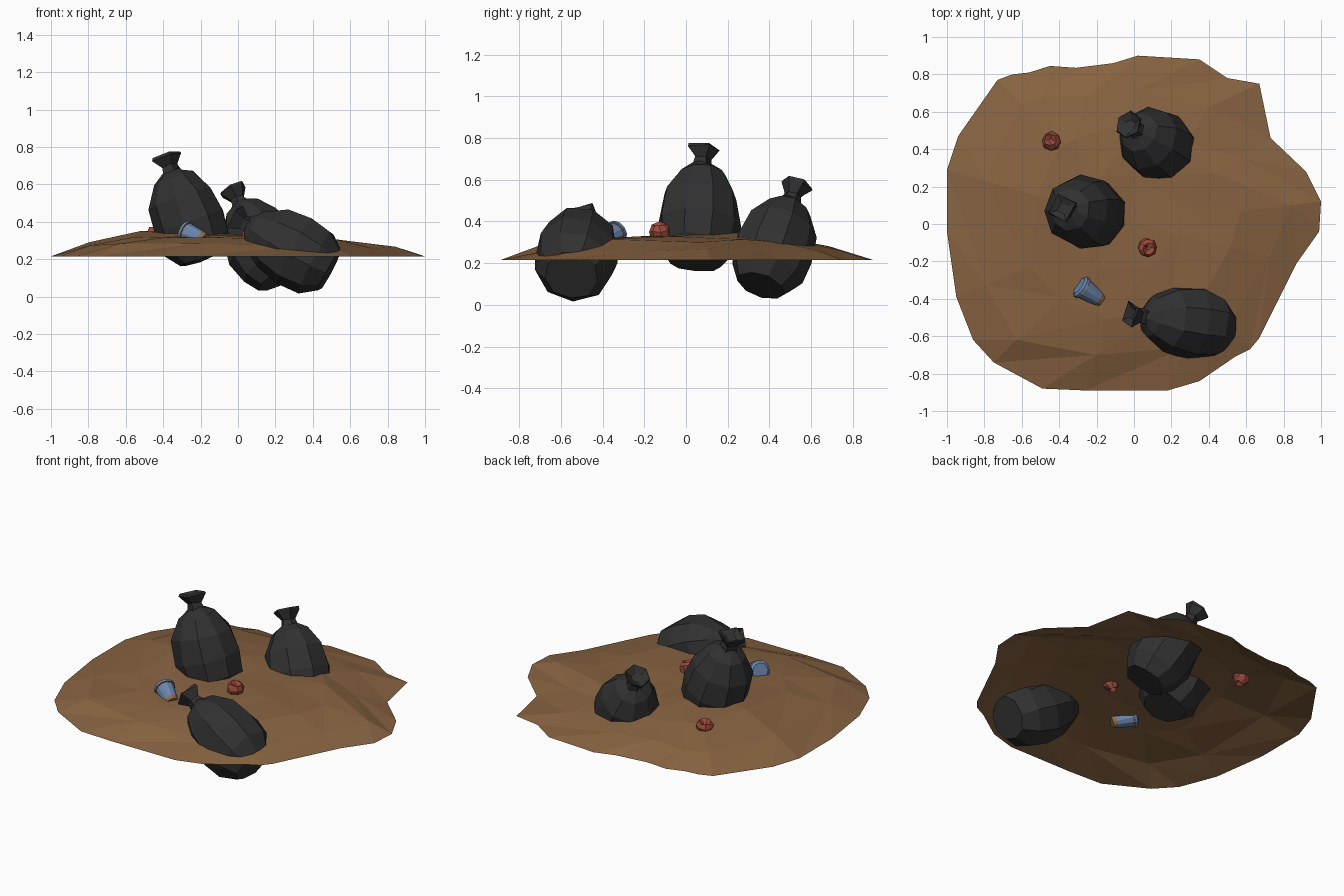
import bpy, bmesh, math, random
from mathutils import Vector

if "Cube" in bpy.data.objects:
    bpy.data.objects.remove(bpy.data.objects["Cube"])

random.seed(4)


def material(name, rgb):
    m = bpy.data.materials.new(name)
    m.diffuse_color = (*rgb, 1)
    m.use_nodes = True
    m.node_tree.nodes["Principled BSDF"].inputs["Base Color"].default_value = m.diffuse_color
    return m


SOIL = material("soil brown", (0.245, 0.125, 0.053))
BLACK = material("bag black", (0.03, 0.03, 0.03))
RED = material("apple red", (0.33, 0.07, 0.045))
BLUE = material("cup blue", (0.14, 0.235, 0.42))
TAN = material("cup tan", (0.27, 0.15, 0.075))


def finish(bm, name, mats):
    bmesh.ops.recalc_face_normals(bm, faces=bm.faces)
    me = bpy.data.meshes.new(name)
    bm.to_mesh(me)
    bm.free()
    for m in mats:
        me.materials.append(m)
    ob = bpy.data.objects.new(name, me)
    bpy.context.collection.objects.link(ob)
    return ob


def loft(bm, profile, sides, jitter=0.0, turn=0.0, tan_rows=()):
    """Stack rings of (height, radius) along z and cap both ends."""
    rings = []
    for z, r in profile:
        ring = []
        for i in range(sides):
            a = turn + 2 * math.pi * i / sides
            k = r * (1 + random.uniform(-jitter, jitter))
            dz = random.uniform(-jitter, jitter) * 0.15
            ring.append(bm.verts.new((k * math.cos(a), k * math.sin(a), z + dz)))
        rings.append(ring)
    for n, (lo, hi) in enumerate(zip(rings, rings[1:])):
        for i in range(sides):
            j = (i + 1) % sides
            f = bm.faces.new((lo[i], lo[j], hi[j], hi[i]))
            f.material_index = 1 if n in tan_rows else 0
    bm.faces.new(rings[0][::-1]).material_index = 1 if tan_rows else 0
    bm.faces.new(rings[-1])


def place(ob, base, top):
    """Stand the object on base with its z axis towards top."""
    base, top = Vector(base), Vector(top)
    ob.location = base
    ob.rotation_mode = 'QUATERNION'
    ob.rotation_quaternion = (top - base).to_track_quat('Z', 'Y')


# Soil mound: an open sheet of shrinking rings inside an uneven outline
outline = [(0.02, .90), (.35, .88), (.50, .78), (.67, .75), (.73, .46), (.92, .28),
           (1.0, .12), (.99, -.04), (.87, -.21), (.67, -.61), (.62, -.67), (.54, -.71),
           (.35, -.84), (.18, -.89), (-.26, -.89), (-.49, -.88), (-.75, -.74),
           (-.86, -.62), (-.95, -.39), (-1.0, -.04), (-1.0, .29), (-.94, .47),
           (-.73, .77), (-.65, .80), (-.56, .81), (-.45, .845), (-.31, .835), (-.11, .86)]
bm = bmesh.new()
rings = []
for t, h, step in ((1, .215, 1), (.81, .277, 2), (.56, .316, 2), (.29, .328, 4)):
    ring = []
    for x, y in outline[::step]:
        k = t + (random.uniform(-.04, .04) if t < 1 else 0)
        x, y = x * k, y * k
        z = h
        if t < 1:
            z += random.uniform(-.01, .01) - .02 * max(x, 0)
            z += .033 * math.exp(-((x + .45) ** 2 + (y - .12) ** 2) / .12)
        ring.append(bm.verts.new((x, y, z)))
    rings.append(ring)
for outer, inner in zip(rings, rings[1:]):
    ratio, n = len(outer) // len(inner), len(inner)
    for i in range(n):
        j = (i + 1) % n
        span = [outer[(i * ratio + k) % len(outer)] for k in range(ratio + 1)]
        for a, b in zip(span, span[1:]):
            bm.faces.new((a, b, inner[i]))
        bm.faces.new((span[-1], inner[j], inner[i]))
mid = bm.verts.new((-.02, .02, .333))
for i, v in enumerate(rings[-1]):
    bm.faces.new((v, rings[-1][(i + 1) % len(rings[-1])], mid))
mound = finish(bm, "soil_mound", [SOIL])
if sum(p.normal.z for p in mound.data.polygons) < 0:
    mound.data.flip_normals()

# Tied rubbish bags: a bulging body and a flared, hollow tied top
body = [(0, .128), (.09, .187), (.21, .203), (.35, .18), (.46, .112), (.495, .055), (.505, .04)]
tie = [(.48, .055), (.535, .042), (.585, .082), (.595, .077), (.575, .035)]
bags = {"middle": ((-.185, .048, .20), (-.385, .085, .755), 1.0),
        "back": ((.222, .36, .092), (-.015, .52, .545), .96),
        "front": ((.49, -.55, .14), (-.03, -.48, .432), 1.0)}
for n, (name, (base, top, s)) in enumerate(bags.items()):
    bm = bmesh.new()
    loft(bm, body, 9, .04, .3 * n)
    ob = finish(bm, name + "_bag_body", [BLACK])
    place(ob, base, top)
    ob.scale = (s, s, s)
    bm = bmesh.new()
    loft(bm, tie, 4 if n != 1 else 6, .05, .5)
    ob = finish(bm, name + "_bag_tied_top", [BLACK])
    place(ob, base, top)
    ob.scale = (s, s, s)

# Apples with a dimple at each end
apple = [(-.028, .01), (-.047, .026), (-.02, .047), (.017, .051), (.043, .032), (.027, .01)]
for name, c, lean in (("left_apple", (-.44, .44, .325), (-.01, .012, .05)),
                      ("right_apple", (.07, -.125, .348), (.012, -.01, .05))):
    bm = bmesh.new()
    loft(bm, apple, 8, .05)
    place(finish(bm, name, [RED]), c, Vector(c) + Vector(lean))

# Discarded cup lying on its side: tan foot and neck band, blue wall and lid
cup = [(0, .034), (.025, .041), (.115, .055), (.124, .055), (.124, .062),
       (.14, .062), (.146, .052), (.15, .047)]
bm = bmesh.new()
loft(bm, cup, 12, tan_rows=(0, 2))
place(finish(bm, "paper_cup", [BLUE, TAN]), (-.175, -.41, .302), (-.30, -.325, .35))
